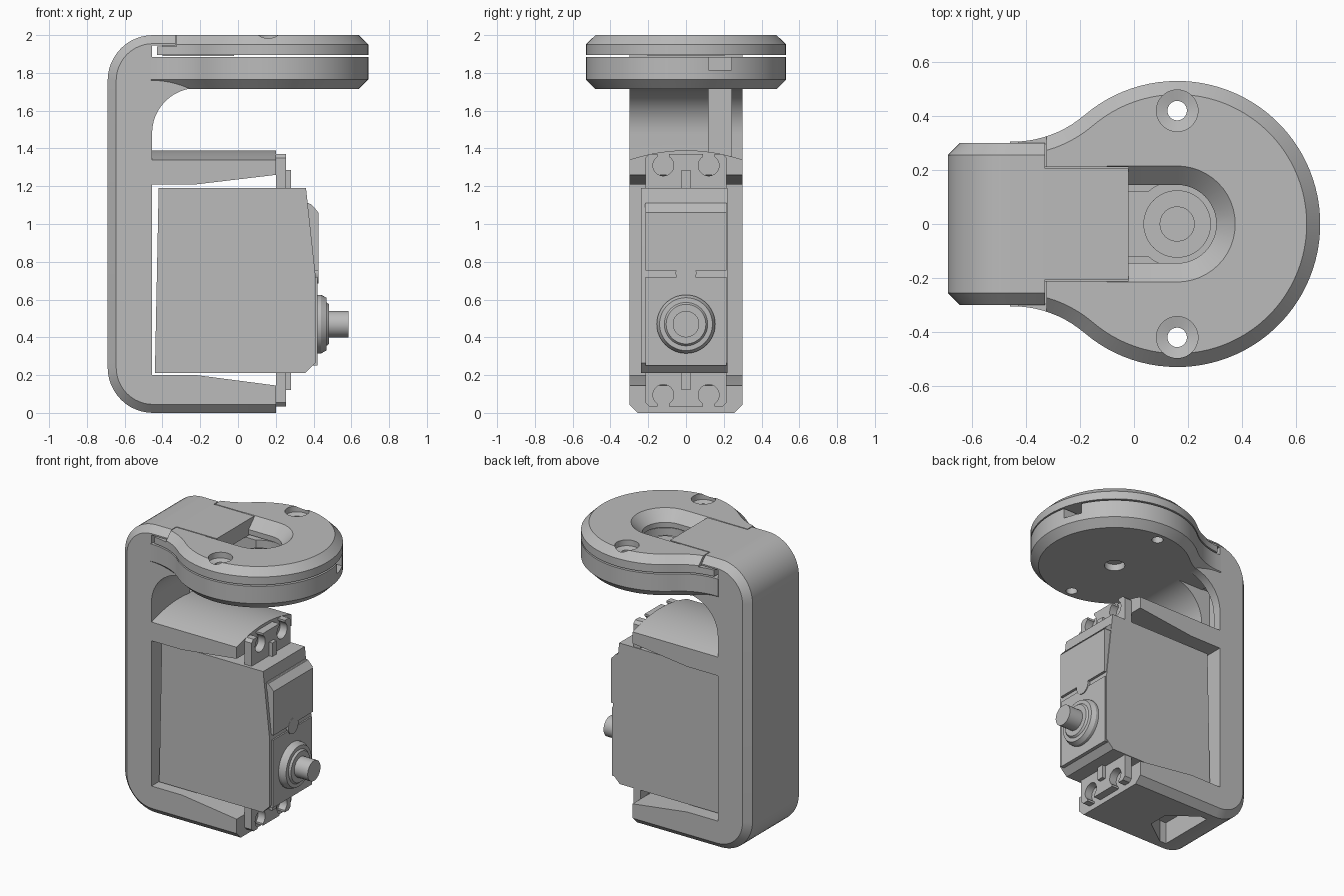
import bpy, bmesh
from math import sin, cos, pi, radians

if "Cube" in bpy.data.objects:
    bpy.data.objects.remove(bpy.data.objects["Cube"])

grey = bpy.data.materials.new("plain grey")
grey.use_nodes = True
grey.diffuse_color = (0.5, 0.5, 0.5, 1)
grey.node_tree.nodes["Principled BSDF"].inputs["Base Color"].default_value = (0.5, 0.5, 0.5, 1)
parts = []
AXIS = 0.16      # x of the vertical disc axis
SHAFT_Z = 0.47


def place(axis, p, h):
    return {"x": (h, p[0], p[1]), "y": (p[0], h, p[1]), "z": (p[0], p[1], h)}[axis]


def loft(name, axis, sections, keep=True):
    """Join matching outlines, given as (height, points), and cap both ends."""
    bm = bmesh.new()
    rings = [[bm.verts.new(place(axis, p, h)) for p in pts] for h, pts in sections]
    n = len(rings[0])
    for a, b in zip(rings, rings[1:]):
        for i in range(n):
            j = (i + 1) % n
            bm.faces.new((a[i], a[j], b[j], b[i]))
    bm.faces.new(rings[0])
    bm.faces.new(rings[-1])
    bmesh.ops.recalc_face_normals(bm, faces=bm.faces)
    mesh = bpy.data.meshes.new(name)
    bm.to_mesh(mesh)
    bm.free()
    mesh.materials.append(grey)
    obj = bpy.data.objects.new(name, mesh)
    bpy.context.collection.objects.link(obj)
    if keep:
        parts.append(obj)
    return obj


def prism(name, axis, pts, lo, hi, keep=True):
    return loft(name, axis, [(lo, pts), (hi, pts)], keep)


def box(name, x0, x1, y0, y1, z0, z1, keep=True):
    return prism(name, "z", [(x0, y0), (x1, y0), (x1, y1), (x0, y1)], z0, z1, keep)


def arc(cx, cy, r, a0, a1, n=12):
    steps = [radians(a0 + (a1 - a0) * i / n) for i in range(n + 1)]
    return [(cx + r * cos(a), cy + r * sin(a)) for a in steps]


def circle(cx, cy, r, n=48):
    return arc(cx, cy, r, 0, 360, n)[:-1]


def turned(name, axis, cx, cy, steps, keep=True):
    """Round part from (height, radius) steps."""
    return loft(name, axis, [(h, circle(cx, cy, r)) for h, r in steps], keep)


def cut(obj, cutter):
    mod = obj.modifiers.new("cut", "BOOLEAN")
    mod.operation, mod.solver, mod.object = "DIFFERENCE", "EXACT", cutter
    bpy.context.view_layer.objects.active = obj
    bpy.ops.object.modifier_apply(modifier=mod.name)
    bpy.data.objects.remove(cutter)


def chamfer(obj, width, test):
    bm = bmesh.new()
    bm.from_mesh(obj.data)
    edges = [e for e in bm.edges if test(e.verts[0].co, e.verts[1].co)]
    bmesh.ops.bevel(bm, geom=edges, offset=width, segments=1, affect="EDGES")
    bm.to_mesh(obj.data)
    bm.free()


# C-shaped bracket: spine, bottom arm, middle arm and neck
r = 0.24
inner = -0.455
outline = [(0.2, 0)] + arc(-0.69 + r, r, r, 270, 180) + arc(-0.69 + r, 2 - r, r, 180, 90)
outline += [(-0.33, 2), (-0.33, 1.945), (inner, 1.945), (inner, 1.88), (-0.2, 1.88)]
outline += arc(-0.215, 1.48, 0.24, 90, 180)
outline += [(inner, 1.34), (0.2, 1.34), (0.2, 1.26), (-0.22, 1.21), (inner, 1.21)]
outline += [(inner, 0.2), (-0.22, 0.2), (0.2, 0.145)]
bracket = prism("bracket", "y", outline, -0.3, 0.3)


def on_rim(v):
    return abs(v.y) > 0.29 and (v.x < -0.46 or v.z < 0.001 or v.z > 1.999)


chamfer(bracket, 0.045, lambda a, b: on_rim(a) and on_rim(b) and a.y * b.y > 0)
cut(bracket, box("channel_cutter", -0.52, -0.15, 0.12, 0.24, 1.36, 1.72, False))
pocket = [(-0.2, -0.07), (-0.2, 0.07), (-0.38, 0.2), (-0.43, 0.2), (-0.43, -0.2), (-0.38, -0.2)]
cut(bracket, prism("pocket_cutter", "z", pocket, -0.1, 0.15, False))

# Arched top of the middle arm, and the flat tongue over the disc
crown = [(0.3 * i / 6, 1.39 - 0.05 * (i / 6) ** 2) for i in range(-6, 7)]
prism("arm_crown", "x", [(-0.3, 1.335)] + crown + [(0.3, 1.335)], inner - 0.01, 0.2)
box("tongue", -0.4, -0.02, -0.205, 0.205, 1.89, 2.0)


# Teardrop discs: big circle blended into the neck by concave arcs
def teardrop(x0):
    cx, R, y0, a = -0.45, 0.409, 0.305, 130.5
    half = arc(AXIS, 0, 0.53, 0, a, 36) + arc(cx, y0 + R, R, a + 180, 270, 10)[1:]
    half[-1] = (x0, y0)
    return half + [(x, -y) for x, y in reversed(half[1:])]


def disc(name, x0, lo, hi, edge_z):
    obj = prism(name, "z", teardrop(x0), lo, hi)
    chamfer(obj, 0.05, lambda a, b: abs(a.z - edge_z) < 0.001 and abs(b.z - edge_z) < 0.001
            and max(a.x, b.x) > x0 + 0.01)
    return obj


lower = disc("lower_disc", -0.46, 1.715, 1.885, 1.715)
cap = disc("disc_cap", -0.43, 1.895, 2.0, 2.0)
cut(cap, box("lip_cutter", -0.6, -0.325, -0.5, 0.5, 1.94, 2.1, False))
cut(cap, box("tongue_cutter", -0.6, -0.02, -0.212, 0.212, 1.8, 2.1, False))


def slot(w):
    return [(-0.1, -w)] + arc(AXIS, 0, w, -90, 90, 24) + [(-0.1, w)]


cut(cap, loft("slot_cutter", "z", [(1.8, slot(0.145)), (1.93, slot(0.145)),
                                   (2.0, slot(0.215)), (2.1, slot(0.215))], False))

# Screw holes through both discs
for side in (-1, 1):
    y = 0.42 * side
    cut(cap, turned("sink_cutter", "z", AXIS, y,
                    [(1.8, 0.036), (1.95, 0.036), (1.96, 0.077), (2.1, 0.077)], False))
    cut(lower, turned("hole_cutter", "z", AXIS, y, [(1.6, 0.036), (2.0, 0.036)], False))

# Horn recess, cable notch and horn
cut(lower, turned("recess_cutter", "z", AXIS, 0, [(1.79, 0.16), (2.0, 0.16)], False))
cut(lower, box("horn_slot_cutter", -0.15, AXIS, -0.12, 0.12, 1.79, 2.0, False))
cut(lower, turned("centre_cutter", "z", AXIS, 0, [(1.6, 0.065), (2.0, 0.065)], False))
cut(lower, box("notch_cutter", 0.35, 0.8, 0.12, 0.24, 1.815, 2.0, False))
turned("horn", "z", AXIS, 0, [(1.76, 0.064), (1.79, 0.064), (1.791, 0.125), (1.85, 0.125)])
turned("horn_screw", "z", AXIS, 0, [(1.84, 0.065), (1.875, 0.065)])

# Motor housing with raised front panels
side = [(-0.44, 0.21), (0.355, 0.21), (0.41, 0.265), (0.41, 0.73), (0.36, 1.19), (-0.42, 1.19)]
prism("motor_housing", "y", side, -0.238, 0.22)
prism("upper_panel", "y", [(0.33, 1.11), (0.376, 1.11), (0.425, 1.06), (0.425, 0.755),
                           (0.38, 0.755)], -0.215, 0.215)
prism("lower_panel", "y", [(0.36, 0.25), (0.42, 0.25), (0.42, 0.72), (0.36, 0.72)], -0.215, 0.215)
turned("panel_tongue", "x", 0, 0.74, [(0.39, 0.055), (0.426, 0.055)])
prism("panel_bar", "y", [(0.36, 1.065), (0.424, 1.065), (0.386, 1.105), (0.36, 1.105)], -0.218, 0.218)

# Output boss and shaft
turned("output_boss", "x", 0, SHAFT_Z, [(0.4, 0.155), (0.44, 0.155), (0.468, 0.14),
                                        (0.469, 0.115), (0.482, 0.105)])
turned("output_shaft", "x", 0, SHAFT_Z, [(0.47, 0.07), (0.585, 0.07)])

# Mounting tabs with open screw holes and a stiffening rib
for name, z0, z1, hole_z, out in (("upper", 1.18, 1.37, 1.31, 1), ("lower", 0.035, 0.22, 0.095, -1)):
    tab = box(name + "_tab", 0.201, 0.255, -0.215, 0.215, z0, z1)
    chamfer(tab, 0.02, lambda a, b: abs(a.x - b.x) > 0.01 and abs(a.z - hole_z) < 0.07)
    for s in (-1, 1):
        cut(tab, turned("tab_cutter", "x", s * 0.12, hole_z, [(0.1, 0.055), (0.4, 0.055)], False))
        za, zb = sorted((hole_z, hole_z + out * 0.2))
        cut(tab, box("tab_slot_cutter", 0.1, 0.4, s * 0.12 - 0.03, s * 0.12 + 0.03, za, zb, False))
    za, zb = sorted((hole_z - out * 0.13, hole_z - out * 0.025))
    box(name + "_tab_rib", 0.24, 0.28, -0.023, 0.023, za, zb)

# Smooth round surfaces, keep hard edges
bpy.ops.object.select_all(action="DESELECT")
for obj in parts:
    obj.select_set(True)
bpy.context.view_layer.objects.active = parts[0]
bpy.ops.object.shade_smooth_by_angle(angle=radians(25))
